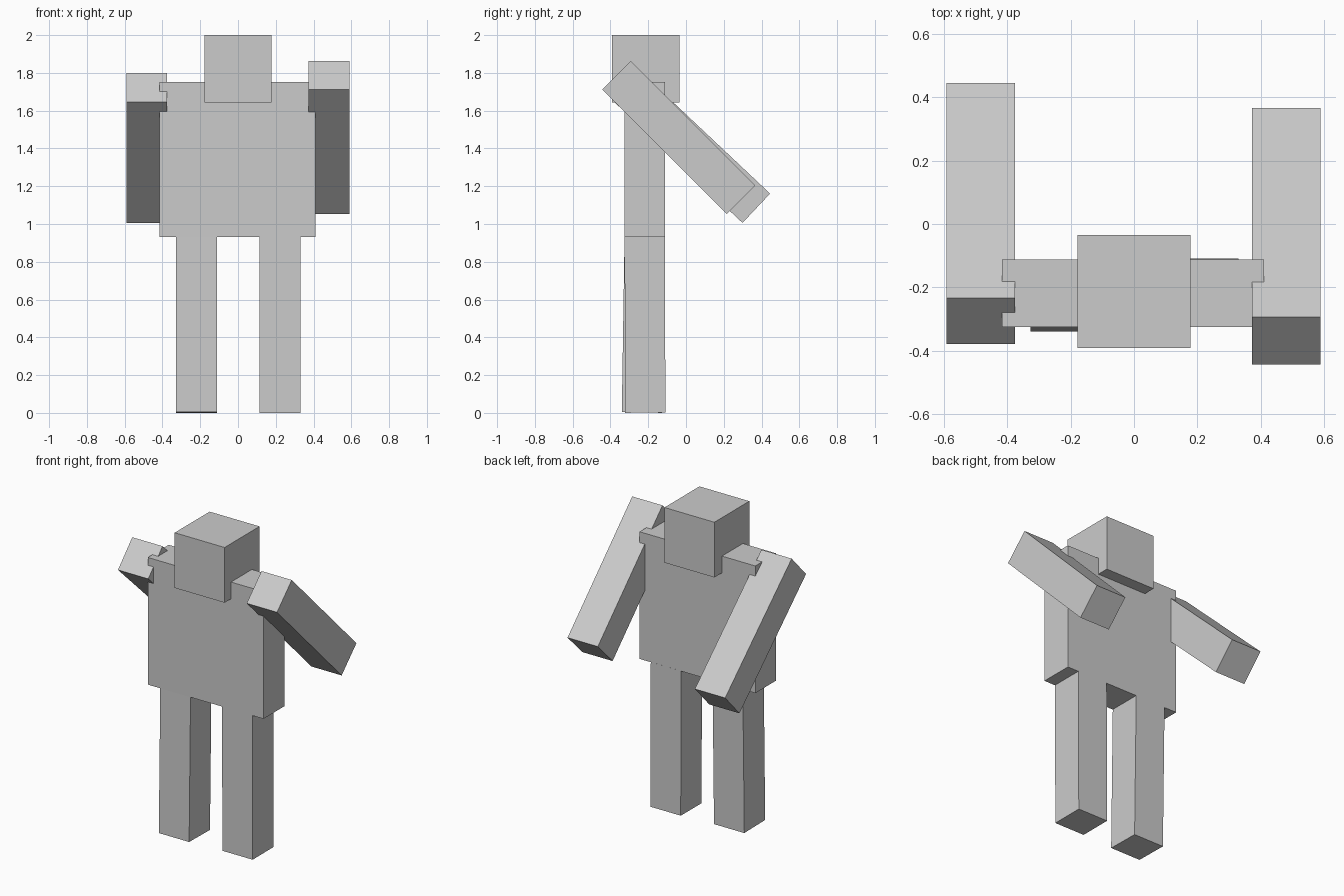
import bpy
from math import radians

if "Cube" in bpy.data.objects:
    bpy.data.objects.remove(bpy.data.objects["Cube"])


def box(name, centre, size, tilt=0.0):
    """Box with given centre and size, tilted in degrees about the x axis."""
    bpy.ops.mesh.primitive_cube_add(size=1, location=centre, rotation=(radians(tilt), 0, 0))
    obj = bpy.context.object
    obj.name = name
    obj.scale = size
    bpy.ops.object.transform_apply(location=False, rotation=False, scale=True)
    return obj


# Head and torso
box("head", (0, -0.213, 1.822), (0.356, 0.356, 0.356))
box("torso", (-0.003, -0.219, 1.342), (0.826, 0.213, 0.82))

# Legs, one foot slightly forward
limb = (0.216, 0.213, 0.932)
box("leg_left", (-0.219, -0.226, 0.468), limb, -0.9)
box("leg_right", (0.222, -0.217, 0.467), limb, 0.2)

# Arms, swung backwards from the shoulders
box("arm_left", (-0.483, 0.033, 1.403), limb, 46.7)
box("arm_right", (0.481, -0.039, 1.458), limb, 45)
